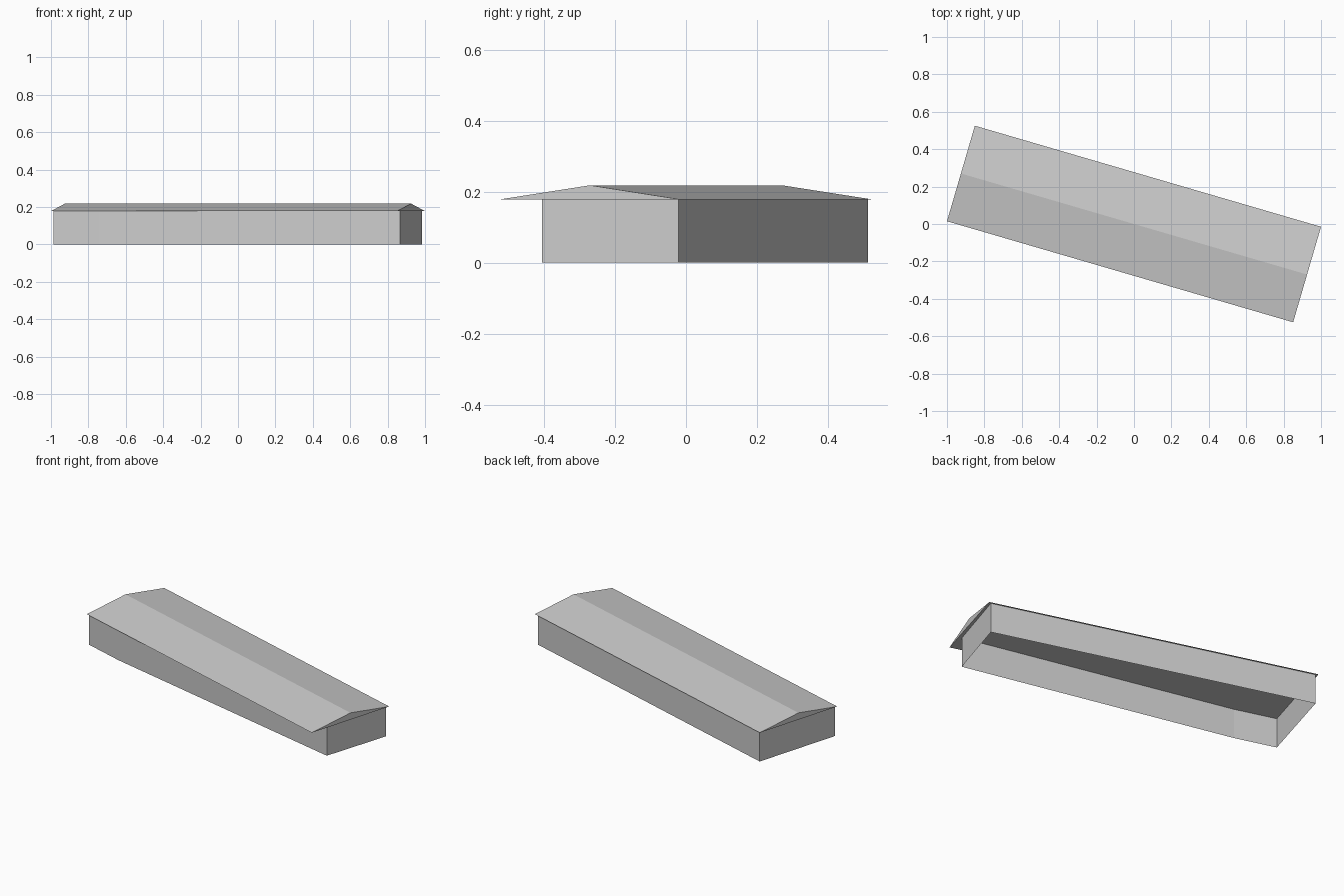
import bpy, bmesh, math
from mathutils import Matrix

old = bpy.data.objects.get("Cube")
if old:
    bpy.data.objects.remove(old, do_unlink=True)

EAVE, RIDGE = 0.178, 0.218
HALF_LENGTH, HALF_WIDTH = 0.964, 0.266
TURN = Matrix.Rotation(math.radians(-16.27), 4, 'Z')

grey = bpy.data.materials.new("plain_grey")
grey.use_nodes = True
colour = (0.6, 0.6, 0.6, 1)
grey.diffuse_color = colour
grey.node_tree.nodes["Principled BSDF"].inputs["Base Color"].default_value = colour


def extrude_profile(name, points, offset, caps):
    """Sweep a closed outline along offset, optionally closing both ends."""
    bm = bmesh.new()
    start = [bm.verts.new(p) for p in points]
    end = [bm.verts.new([a + b for a, b in zip(p, offset)]) for p in points]
    for i in range(len(points)):
        j = (i + 1) % len(points)
        bm.faces.new((start[i], start[j], end[j], end[i]))
    if caps:
        bm.faces.new(start[::-1])
        bm.faces.new(end)
    bmesh.ops.recalc_face_normals(bm, faces=bm.faces)
    bm.transform(TURN)
    mesh = bpy.data.meshes.new(name)
    bm.to_mesh(mesh)
    bm.free()
    mesh.materials.append(grey)
    obj = bpy.data.objects.new(name, mesh)
    bpy.context.collection.objects.link(obj)
    return obj


# Walls, open below; the front wall tapers inwards under the eave
footprint = [(-0.951, -0.26, 0), (-0.70, -0.26, 0), (0.944, -0.147, 0),
             (0.951, 0.256, 0), (-0.951, 0.256, 0)]
extrude_profile("walls", footprint, (0, 0, EAVE), False)

# Low gabled roof with a flat ceiling
gable = [(-HALF_LENGTH, -HALF_WIDTH, EAVE), (-HALF_LENGTH, HALF_WIDTH, EAVE),
         (-HALF_LENGTH, 0, RIDGE)]
extrude_profile("gabled_roof", gable, (2 * HALF_LENGTH, 0, 0), True)
